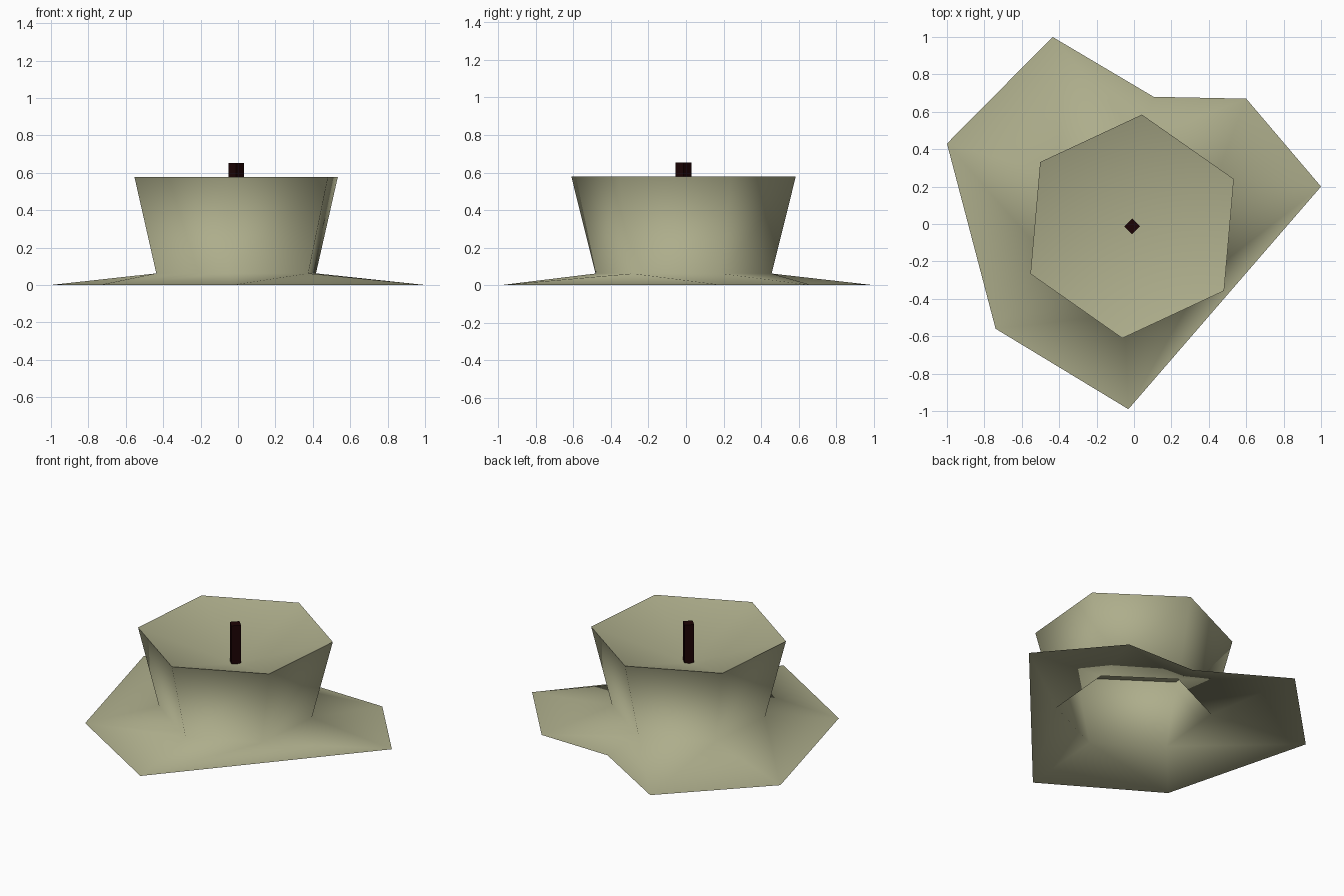
import bpy, bmesh, math

if "Cube" in bpy.data.objects:
    bpy.data.objects.remove(bpy.data.objects["Cube"])


def material(name, rgb):
    m = bpy.data.materials.new(name)
    m.diffuse_color = (*rgb, 1)
    m.use_nodes = True
    m.node_tree.nodes["Principled BSDF"].inputs["Base Color"].default_value = m.diffuse_color
    return m


def finish(bm, name, mat):
    me = bpy.data.meshes.new(name)
    bm.to_mesh(me)
    bm.free()
    me.materials.append(mat)
    ob = bpy.data.objects.new(name, me)
    bpy.context.collection.objects.link(ob)
    return ob


wax = material("pale olive wax", (0.42, 0.42, 0.26))
char = material("charred brown", (0.012, 0.001, 0.0015))

CX, CY, R = -0.01, -0.013, 0.6


def ring(bm, count, start, radius, z):
    """Regular ring of vertices, running clockwise seen from above."""
    angles = [math.radians(start) - i * math.tau / count for i in range(count)]
    return [bm.verts.new((CX + radius * math.cos(a), CY + radius * math.sin(a), z))
            for a in angles]


# Candle body: six-sided flared wall, dished top and a melted skirt
bm = bmesh.new()
rim = ring(bm, 6, 85, R, 0.578)
foot = ring(bm, 6, 85, R * 0.785, 0.062)
centre = bm.verts.new((CX, CY, 0.385))

# Outer corners of the skirt, one for each foot corner, plus a notch at the back
skirt = [bm.verts.new((x, y, 0)) for x, y in (
    (-0.435, 1.0), (0.60, 0.67), (1.0, 0.20),
    (-0.03, -0.99), (-0.74, -0.56), (-1.0, 0.43))]
notch = bm.verts.new((0.105, 0.68, 0))

for i in range(6):
    j = (i + 1) % 6
    bm.faces.new((rim[i], rim[j], foot[j], foot[i]))
    bm.faces.new((rim[j], rim[i], centre))
    if i == 0:
        bm.faces.new((foot[0], foot[1], skirt[1], notch))
        bm.faces.new((foot[0], notch, skirt[0]))
    else:
        bm.faces.new((foot[i], foot[j], skirt[j], skirt[i]))

# Smooth everywhere except the rim
for f in bm.faces:
    f.smooth = True
for i in range(6):
    bm.edges.get((rim[i], rim[(i + 1) % 6])).smooth = False
finish(bm, "candle_body", wax)

# Wick: four-sided post turned as a diamond
bm = bmesh.new()
low = ring(bm, 4, 90, 0.042, 0.375)
top = ring(bm, 4, 90, 0.042, 0.653)
for i in range(4):
    j = (i + 1) % 4
    bm.faces.new((top[i], top[j], low[j], low[i]))
bm.faces.new(top[::-1])
bm.faces.new(low)
finish(bm, "wick", char)
